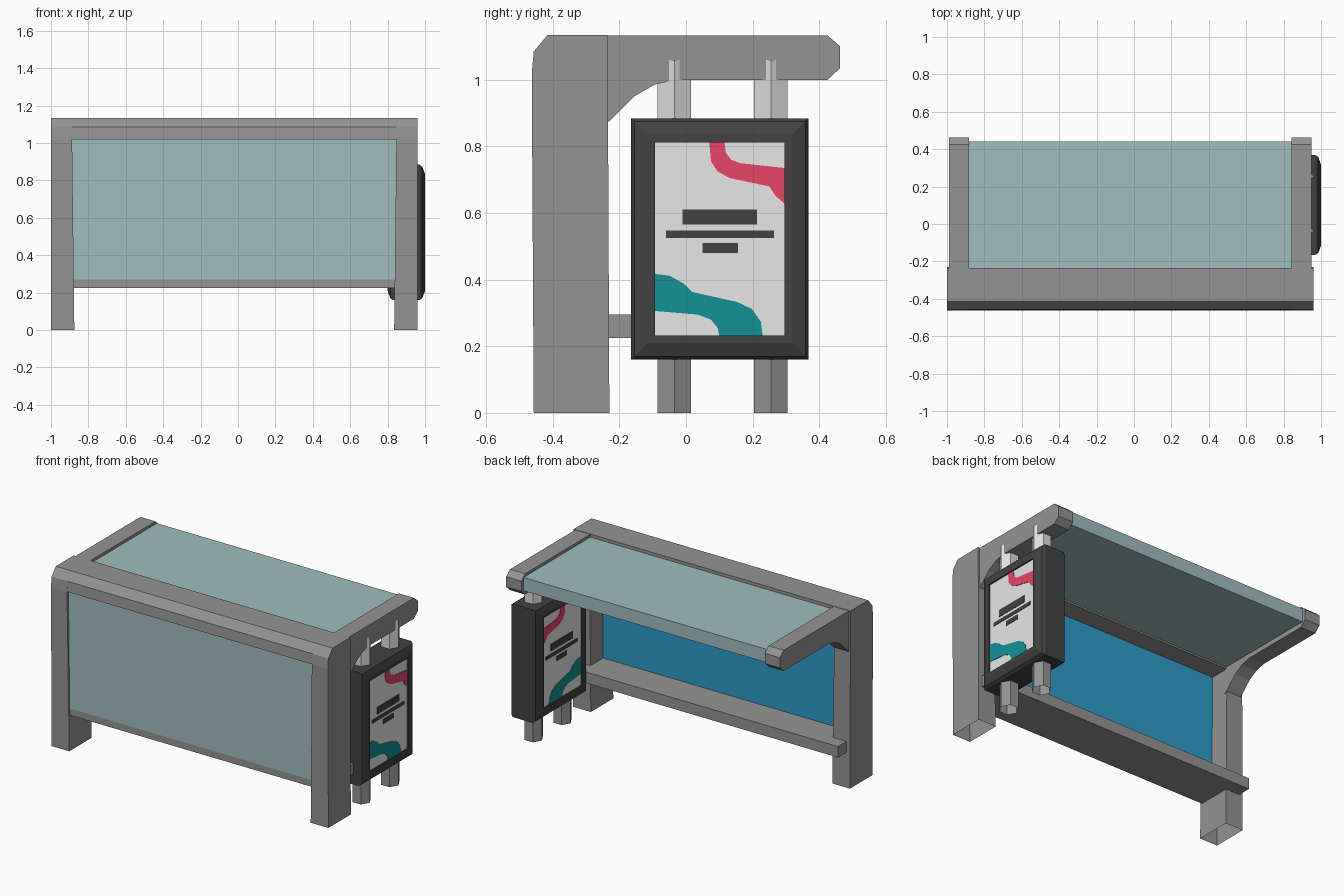
import bpy, bmesh, math

if "Cube" in bpy.data.objects:
    bpy.data.objects.remove(bpy.data.objects["Cube"])

CX = -0.02     # shelter mid-plane
SX = 0.90      # sign mid-plane


def material(name, rgb):
    m = bpy.data.materials.new(name)
    m.diffuse_color = (*rgb, 1)
    m.use_nodes = True
    m.node_tree.nodes["Principled BSDF"].inputs["Base Color"].default_value = m.diffuse_color
    return m


GREY = material("frame grey", (0.296, 0.296, 0.296))
LIGHT = material("light metal", (0.74, 0.74, 0.74))
DARK = material("dark charcoal", (0.054, 0.054, 0.054))
GLASS = material("pale glass", (0.353, 0.51, 0.52))
BLUE = material("blue glass", (0.027, 0.33, 0.58))
WHITE = material("poster white", (0.8, 0.8, 0.8))
RED = material("poster red", (0.8, 0.058, 0.134))
TEAL = material("poster teal", (0.006, 0.29, 0.316))


def finish(name, bm, mats, cx, mirror=False, open_bottom=False):
    """Turn a bmesh into an object, optionally mirrored in x about cx."""
    bmesh.ops.recalc_face_normals(bm, faces=bm.faces)
    if open_bottom:
        low = [f for f in bm.faces if all(v.co.z < 1e-4 for v in f.verts)]
        bmesh.ops.delete(bm, geom=low, context='FACES')
    me = bpy.data.meshes.new(name)
    bm.to_mesh(me)
    bm.free()
    for m in mats:
        me.materials.append(m)
    ob = bpy.data.objects.new(name, me)
    ob.location.x = cx
    bpy.context.collection.objects.link(ob)
    if mirror:
        ob.modifiers.new("mirror", 'MIRROR').use_axis[0] = True
    return ob


def prism(profile, x0, x1):
    """Extrude a (y, z) outline from x0 to x1."""
    bm = bmesh.new()
    f = bm.faces.new([bm.verts.new((x0, y, z)) for y, z in profile])
    ext = bmesh.ops.extrude_face_region(bm, geom=[f])["geom"]
    for v in ext:
        if isinstance(v, bmesh.types.BMVert):
            v.co.x = x1
    return bm


def rect(y0, y1, z0, z1):
    return [(y0, z0), (y1, z0), (y1, z1), (y0, z1)]


# Corner posts, slightly tapered on the inner side, open underneath
bm = prism([(-.457, 0), (-.23, 0), (-.234, .88), (-.235, 1.135),
            (-.415, 1.135), (-.457, 1.085), (-.463, 1.02)], .855, .98)
for v in bm.verts:
    if v.co.x < .9:
        v.co.x += .012 * min(v.co.z, 1)
finish("corner_posts", bm, [GREY], CX, True, True)

# Top beam between the posts
finish("top_beam", prism([(-.462, 1.02), (-.235, 1.02), (-.235, 1.135),
                          (-.415, 1.135), (-.457, 1.085)], -.9, .9), [GREY], CX)

# Roof arms with curved braces and chamfered tips
finish("roof_arms", prism([(-.25, .86), (-.225, .88), (-.155, .95), (-.095, .985),
                           (-.03, 1.0), (.425, 1.0), (.463, 1.035), (.463, 1.1),
                           (.425, 1.133), (-.25, 1.133)], .862, .969),
       [GREY], CX, True)

# Roof pane
finish("roof_pane", prism(rect(-.25, .44, 1.03, 1.115), -.88, .88), [GLASS], CX)

# Wall pane: pale outside, blue inside
bm = prism(rect(-.448, -.36, .27, 1.03), -.87, .87)
bmesh.ops.recalc_face_normals(bm, faces=bm.faces)
for f in bm.faces:
    f.normal_update()
    f.material_index = int(f.normal.y > .5)
finish("wall_pane", bm, [GLASS, BLUE], CX)

# Bench
finish("bench", prism(rect(-.445, -.145, .225, .295), -.955, .955), [GREY], CX)

# Sign casing: stacked rectangles stepping inward, mirrored for the other side
bm = bmesh.new()
prev = None
for x, d in [(0, 0), (.07, 0), (.085, .01), (.1, .05), (.1, .072), (.09, .072)]:
    ring = [bm.verts.new((x, y, z))
            for y, z in rect(-.165 + d, .368 - d, .16 + d, .884 - d)]
    if prev:
        for i in range(4):
            j = (i + 1) % 4
            bm.faces.new((prev[i], prev[j], ring[j], ring[i]))
    prev = ring
finish("sign_casing", bm, [DARK], SX, True)

# Poster and its painted shapes, as thin plates on both sides
finish("poster", prism(rect(-.094, .297, .231, .813), .086, .091), [WHITE], SX, True)
red_band = [(.07, .812), (.115, .812), (.12, .78), (.135, .76), (.16, .75),
            (.296, .735), (.296, .628), (.27, .65), (.25, .68), (.13, .705),
            (.095, .725), (.075, .755)]
teal_band = [(-.093, .417), (-.05, .412), (-.005, .387), (.018, .363), (.153, .333),
             (.198, .312), (.225, .273), (.23, .232), (.1, .232), (.095, .255),
             (.075, .28), (.035, .295), (-.093, .306)]
for name, shape, mat in [("poster_red_band", red_band, RED),
                         ("poster_teal_band", teal_band, TEAL),
                         ("poster_bar_top", rect(-.01, .213, .565, .61), DARK),
                         ("poster_bar_middle", rect(-.06, .264, .525, .547), DARK),
                         ("poster_bar_bottom", rect(.05, .156, .48, .51), DARK)]:
    finish(name, prism(shape, .09, .094), [mat], SX, True)

# Hexagonal sign poles: grey legs below, light hangers above
for side, y in (("rear", -.035), ("front", .255)):
    for part, z0, z1, mat in (("leg", 0, .2, GREY), ("hanger", .85, 1.06, LIGHT)):
        bm = bmesh.new()
        hexagon = [(.058 * math.cos(i * math.pi / 3), y + .058 * math.sin(i * math.pi / 3))
                   for i in range(6)]
        f = bm.faces.new([bm.verts.new((px, py, z0)) for px, py in hexagon])
        for v in bmesh.ops.extrude_face_region(bm, geom=[f])["geom"]:
            if isinstance(v, bmesh.types.BMVert):
                v.co.z = z1
        finish(f"sign_{side}_{part}", bm, [mat], SX, False, True)
